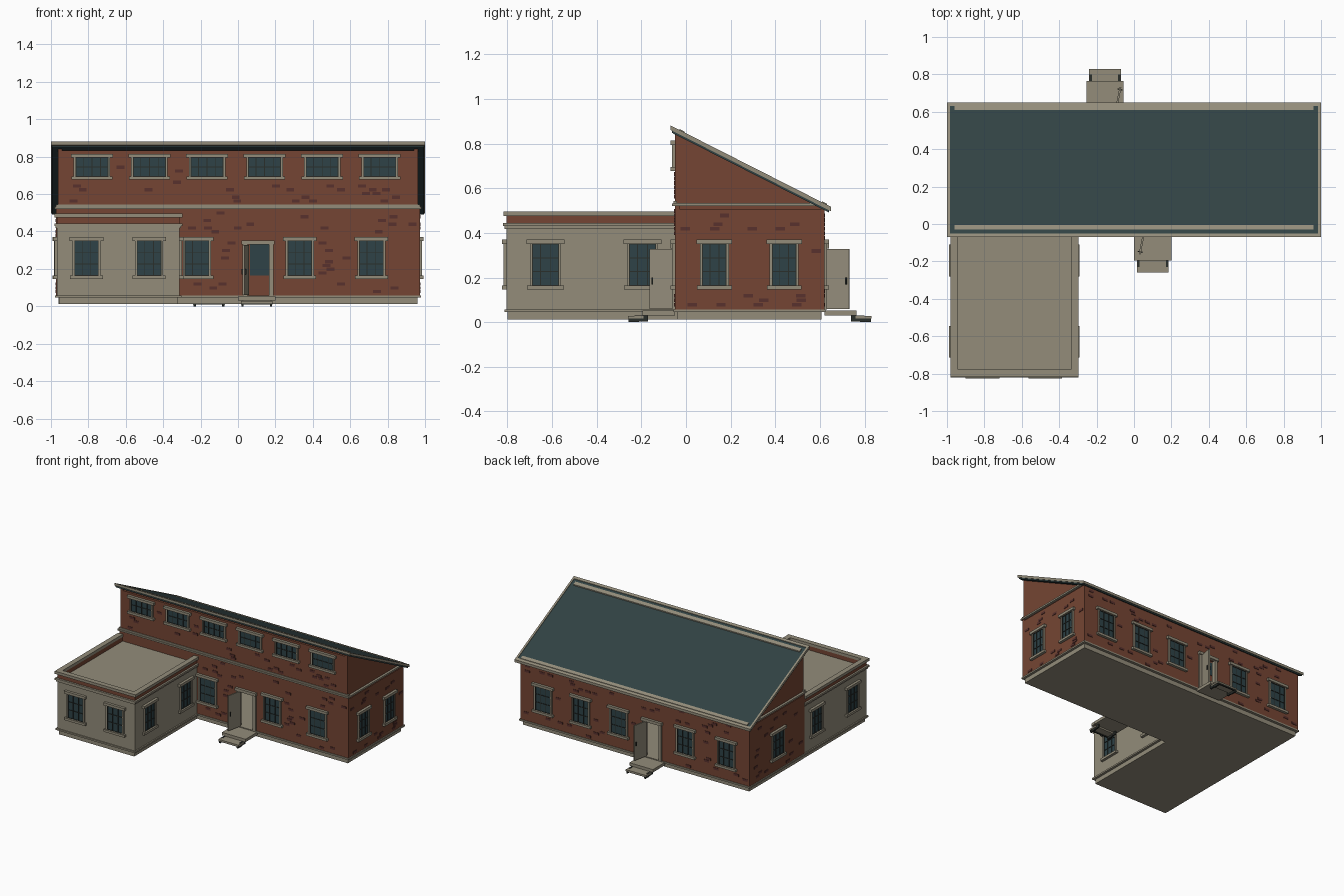
import bpy, bmesh, math, random
from mathutils import Matrix

if "Cube" in bpy.data.objects:
    bpy.data.objects.remove(bpy.data.objects["Cube"])

random.seed(4)


def material(name, r, g, b):
    m = bpy.data.materials.new(name)
    lin = [((c / 255 + 0.055) / 1.055) ** 2.4 for c in (r, g, b)]
    m.diffuse_color = (*lin, 1)
    m.use_nodes = True
    m.node_tree.nodes["Principled BSDF"].inputs["Base Color"].default_value = m.diffuse_color
    return m


STONE = material("beige stone", 147, 140, 122)
BRICK = material("red brick", 117, 69, 51)
DARK_BRICK = material("dark brick", 88, 49, 45)
ROOF = material("teal roof", 49, 66, 67)
GLASS = material("teal glass", 46, 66, 71)
IRON = material("dark iron", 42, 46, 43)


def build(name, parts):
    """One object from prisms: (axis-aligned lo, hi, material) or (yz profile, (x0, x1), material)."""
    bm, mats = bmesh.new(), []
    for a, b, mat in parts:
        if mat not in mats:
            mats.append(mat)
        if len(b) == 3:
            prof = [(a[1], a[2]), (b[1], a[2]), (b[1], b[2]), (a[1], b[2])]
            xs = (a[0], b[0])
        else:
            prof, xs = a, b
        rings = [[bm.verts.new((x, y, z)) for y, z in prof] for x in xs]
        n = len(prof)
        faces = [bm.faces.new(rings[0][::-1]), bm.faces.new(rings[1])]
        for i in range(n):
            j = (i + 1) % n
            faces.append(bm.faces.new((rings[0][i], rings[0][j], rings[1][j], rings[1][i])))
        for f in faces:
            f.material_index = mats.index(mat)
    bmesh.ops.recalc_face_normals(bm, faces=bm.faces)
    me = bpy.data.meshes.new(name)
    bm.to_mesh(me)
    bm.free()
    for m in mats:
        me.materials.append(m)
    ob = bpy.data.objects.new(name, me)
    bpy.context.collection.objects.link(ob)
    return ob


def plate(side, d, u0, u1, z0, z1, n0, n1, mat):
    """Box on a wall plane at coordinate d, sticking out from n0 to n1."""
    s = -1 if side in ("front", "left") else 1
    p, q = sorted((d + s * n0, d + s * n1))
    if side in ("front", "back"):
        return ((u0, p, z0), (u1, q, z1), mat)
    return ((p, u0, z0), (q, u1, z1), mat)


# ---- key dimensions
X, XU, YF, YB, T = 0.972, 0.962, -0.05, 0.62, 0.02
AX0, AX1, AY = -0.968, -0.312, -0.805
BELT = 0.52


def slope(y, off=0.0):
    return 0.882 - 0.507 * (y + 0.07) + off


# ---- plinths and floor
build("plinth", [
    ((-0.96, -0.04, 0.012), (0.96, 0.606, 0.046), STONE),
    ((-0.978, -0.056, 0.046), (0.978, 0.626, 0.058), STONE),
    ((-0.958, -0.80, 0.012), (-0.32, -0.04, 0.046), STONE),
    ((-0.978, -0.814, 0.046), (-0.302, -0.05, 0.058), STONE)])

# ---- main walls, hollow, with a door gap front and back
FD, BD, DH, DW = 0.108, -0.15, 0.33, 0.062
walls = [((s * X - (T if s > 0 else 0), YF, 0.058), (s * X + (T if s < 0 else 0), YB, BELT - 0.012), BRICK)
         for s in (-1, 1)]
for y0, dc, top in ((YF, FD, BELT), (YB - T, BD, slope(YB, -0.03))):
    walls += [((-X, y0, 0.058), (dc - DW, y0 + T, top), BRICK),
              ((dc + DW, y0, 0.058), (X, y0 + T, top), BRICK),
              ((dc - DW, y0, DH), (dc + DW, y0 + T, top), BRICK)]
build("brick_walls", walls)

# ---- clerestory front wall and sloping gable ends
tri = [(YF, BELT - 0.015), (YB - 0.005, BELT - 0.015), (YB - 0.005, slope(YB, -0.03)), (YF, slope(YF, -0.03))]
build("upper_walls", [((-XU, YF, BELT), (XU, YF + T, slope(YF + T, -0.03)), BRICK),
                      (tri, (-XU, -XU + T), BRICK), (tri, (XU - T, XU), BRICK)])
build("belt_course", [((-0.98, YF - 0.012, BELT), (0.98, YF + 0.01, BELT + 0.012), STONE),
                      ((-0.973, YF - 0.006, BELT + 0.012), (0.973, YF + 0.01, BELT + 0.024), STONE)]
      + [((min(s * 0.98, s * 0.95), YF, BELT), (max(s * 0.98, s * 0.95), 0.585, BELT + 0.013), STONE) for s in (-1, 1)])


# ---- shed roof: teal slab, stone edge caps and two raised strips
def sloped(y0, y1, lo, hi):
    return [(y0, slope(y0, lo)), (y1, slope(y1, lo)), (y1, slope(y1, hi)), (y0, slope(y0, hi))]


build("shed_roof", [(sloped(-0.062, 0.64, -0.03, -0.004), (-0.994, 0.994), ROOF)])
build("roof_edges", [
    (sloped(-0.07, 0.65, -0.02, 0), (-1, -0.985), STONE),
    (sloped(-0.07, 0.65, -0.02, 0), (0.985, 1), STONE),
    (sloped(-0.07, -0.052, -0.02, 0), (-0.985, 0.985), STONE),
    (sloped(0.632, 0.65, -0.02, 0), (-0.985, 0.985), STONE),
    (sloped(-0.03, -0.006, -0.006, 0.004), (-0.96, 0.96), STONE),
    (sloped(0.61, 0.632, -0.006, 0.004), (-0.96, 0.96), STONE)])

# ---- flat-roofed annex with brick band and parapet
build("annex_body", [((AX0, AY, 0.058), (AX1, YF, 0.42), STONE)])
build("annex_cornice", [((-0.975, -0.813, 0.418), (-0.305, YF, 0.43), STONE),
                        ((-0.982, -0.82, 0.43), (-0.298, YF, 0.444), STONE)])


def ring(x0, x1, y0, y1, z0, z1, t, mat):
    return [((x0, y0, z0), (x0 + t, y1, z1), mat), ((x1 - t, y0, z0), (x1, y1, z1), mat),
            ((x0 + t, y0, z0), (x1 - t, y0 + t, z1), mat)]


build("annex_parapet", ring(AX0, AX1, AY, YF, 0.444, 0.476, 0.025, BRICK))
build("annex_coping", ring(-0.982, -0.298, -0.818, YF, 0.476, 0.497, 0.04, STONE))


# ---- windows
blocked = {}


def window(side, d, u, z0=0.165, z1=0.35, w=0.14, name="window", rows=3, cols=3):
    h = w / 2

    def p(*a):
        return plate(side, d, *a)
    parts = [p(u - h, u + h, z0, z1, -0.004, 0.003, GLASS),
             p(u - h - 0.02, u + h + 0.02, z1, z1 + 0.02, -0.004, 0.02, STONE),
             p(u - h - 0.018, u + h + 0.018, z0 - 0.018, z0, -0.004, 0.02, STONE)]
    for s in (-1, 1):
        e = u + s * h
        parts.append(p(e - 0.005, e + 0.005, z0, z1, -0.004, 0.012, STONE))
        parts.append(p(e - s * 0.005 - 0.004, e - s * 0.005 + 0.004, z0, z1, 0, 0.009, IRON))
    for i in range(1, cols):
        c = u - h + w * i / cols
        parts.append(p(c - 0.002, c + 0.002, z0, z1, 0, 0.007, IRON))
    for i in range(rows + 1):
        c = z0 + (z1 - z0) * i / rows
        parts.append(p(u - h, u + h, max(z0, c - 0.002), min(z1, c + 0.002), 0, 0.007, IRON))
    # same pane seen from inside the hollow hall
    parts.append(p(u - h, u + h, z0, z1, -T - 0.003, -T + 0.002, GLASS))
    build(name, parts)
    blocked.setdefault(side, []).append((u - h - 0.03, u + h + 0.03, z0 - 0.025, z1 + 0.03))


for u in (-0.22, 0.33, 0.713):
    window("front", YF, u, name="front_window")
for u in (-0.78, -0.43, 0.135, 0.455, 0.775):
    window("back", YB, u, name="back_window")
for u in (0.127, 0.44):
    window("right", X, u, w=0.12, name="right_window")
window("left", -X, 0.28, name="left_window")
for u in (-0.81, -0.475):
    window("front", AY, u, name="annex_front_window")
for u in (-0.63, -0.195):
    window("right", AX1, u, w=0.13, name="annex_right_window")
    window("left", AX0, u, w=0.13, name="annex_left_window")
for i in range(6):
    window("front", YF, -0.781 + 0.3077 * i, 0.695, 0.795, 0.185, "clerestory_window", 2, 4)


# ---- doors with frame, open leaf and steps
def doorway(side, d, c, pc, s):
    def p(*a):
        return plate(side, d, *a)
    f = DW
    blocked[side].append((c - f - 0.05, c + f + 0.05, 0, 0.38))
    build(side + "_door_frame", [
        p(c - f - 0.02, c - f + 0.004, 0.058, DH, -T, 0.012, STONE),
        p(c + f - 0.004, c + f + 0.02, 0.058, DH, -T, 0.012, STONE),
        p(c - f - 0.026, c + f + 0.026, DH, DH + 0.022, -T, 0.02, STONE)])
    leaf = build(side + "_door_leaf", [
        ((-0.01, -0.115, 0.06), (0.0, 0, 0.328), STONE),
        ((-0.018, -0.105, 0.17), (0.008, -0.099, 0.2), IRON)])
    leaf.matrix_world = Matrix.Translation((c + s * (f - 0.012), d, 0)) @ Matrix.Rotation(
        -0.2 + (math.pi if s > 0 else 0), 4, "Z")
    steps = [p(pc - 0.1, pc + 0.1, 0.03, 0.052, 0, 0.145, STONE),
             p(pc - 0.085, pc + 0.085, 0.016, 0.028, 0.14, 0.21, STONE)]
    for e in (-0.076, 0.076):
        steps.append(p(pc + e - 0.006, pc + e + 0.006, 0.004, 0.03, 0.12, 0.18, IRON))
        steps.append(p(pc + e - 0.006, pc + e + 0.006, 0, 0.016, 0.16, 0.208, IRON))
    steps.append(p(pc - 0.085, pc + 0.085, 0.01, 0.016, 0.195, 0.205, IRON))
    build(side + "_steps", steps)


doorway("front", YF, FD, 0.1, -1)
doorway("back", YB, BD, -0.155, 1)


# ---- scattered dark bricks as thin plates, kept clear of openings
def scatter(side, d, u0, u1, z0, z1, count, under_roof=False):
    parts, used = [], list(blocked.get(side, []))
    for _ in range(count * 6):
        if len(parts) == count:
            break
        u = random.uniform(u0, u1 - 0.045)
        z = z0 + 0.02 * random.randrange(max(1, int((z1 - z0) / 0.02)))
        if under_roof and z + 0.02 > slope(u + 0.045, -0.035):
            continue
        if any(u + 0.045 > a and u < b and z + 0.018 > c and z < e for a, b, c, e in used):
            continue
        used.append((u, u + 0.045, z, z + 0.018))
        parts.append(plate(side, d, u, u + 0.042, z, z + 0.017, -0.002, 0.003, DARK_BRICK))
    build(side + "_dark_bricks", parts)


scatter("front", YF, -0.29, 0.96, 0.07, 0.51, 30)
scatter("front", YF, -0.95, 0.95, 0.555, 0.83, 24)
scatter("back", YB, -0.96, 0.96, 0.07, 0.49, 40)
scatter("right", X, -0.03, 0.61, 0.07, 0.5, 16)
scatter("left", -X, -0.03, 0.61, 0.07, 0.5, 16)
